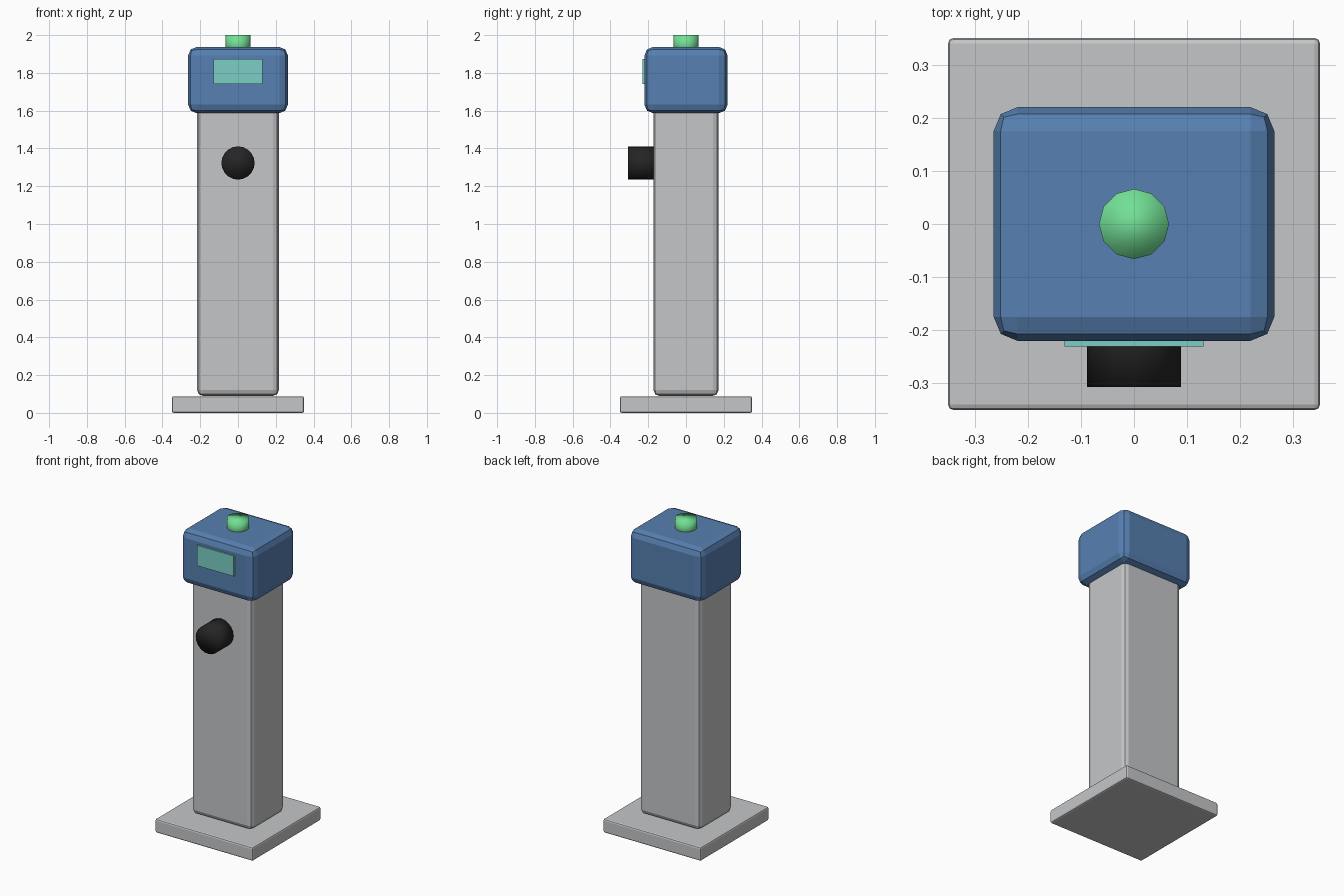
import bpy
import math

default = bpy.data.objects.get("Cube")
if default:
    bpy.data.objects.remove(default, do_unlink=True)


def material(name, rgb):
    mat = bpy.data.materials.new(name)
    mat.use_nodes = True
    mat.diffuse_color = (*rgb, 1)
    bsdf = next(n for n in mat.node_tree.nodes if n.type == 'BSDF_PRINCIPLED')
    bsdf.inputs["Base Color"].default_value = (*rgb, 1)
    return mat


grey = material("light grey", (0.56, 0.565, 0.575))
blue = material("steel blue", (0.095, 0.215, 0.44))
teal = material("screen teal", (0.20, 0.62, 0.56))
black = material("soft black", (0.018, 0.018, 0.018))
green = material("button green", (0.17, 0.74, 0.30))


def box(name, half_x, y0, y1, z0, z1, mat, bevel=0.0, segments=2):
    """Box centred on x, with optional rounded edges."""
    bpy.ops.mesh.primitive_cube_add(size=1, location=(0, (y0 + y1) / 2, (z0 + z1) / 2))
    obj = bpy.context.object
    obj.name = name
    obj.scale = (2 * half_x, y1 - y0, z1 - z0)
    bpy.ops.object.transform_apply(location=False, rotation=False, scale=True)
    obj.data.materials.append(mat)
    if bevel:
        mod = obj.modifiers.new("rounded_edges", 'BEVEL')
        mod.width = bevel
        mod.segments = segments
    return obj


def cylinder(name, radius, depth, sides, location, mat, tilt=0.0):
    """Cylinder with shading blended across its rim."""
    bpy.ops.mesh.primitive_cylinder_add(vertices=sides, radius=radius, depth=depth,
                                        location=location, rotation=(tilt, 0, 0))
    obj = bpy.context.object
    obj.name = name
    obj.data.materials.append(mat)
    bpy.ops.object.shade_smooth()
    return obj


# Floor plate, post and head
box("base_plate", 0.35, -0.35, 0.35, 0, 0.088, grey, 0.01)
box("post", 0.216, -0.172, 0.172, 0.09, 1.65, grey, 0.03)
box("head", 0.264, -0.22, 0.22, 1.587, 1.937, blue, 0.045)

# Screen on the front of the head
box("screen", 0.131, -0.231, -0.2, 1.742, 1.874, teal)

# Round knob on the post and button on top
cylinder("knob", 0.088, 0.165, 20, (0, -0.2245, 1.323), black, math.pi / 2)
cylinder("top_button", 0.066, 0.1, 12, (0, 0, 1.95), green)
